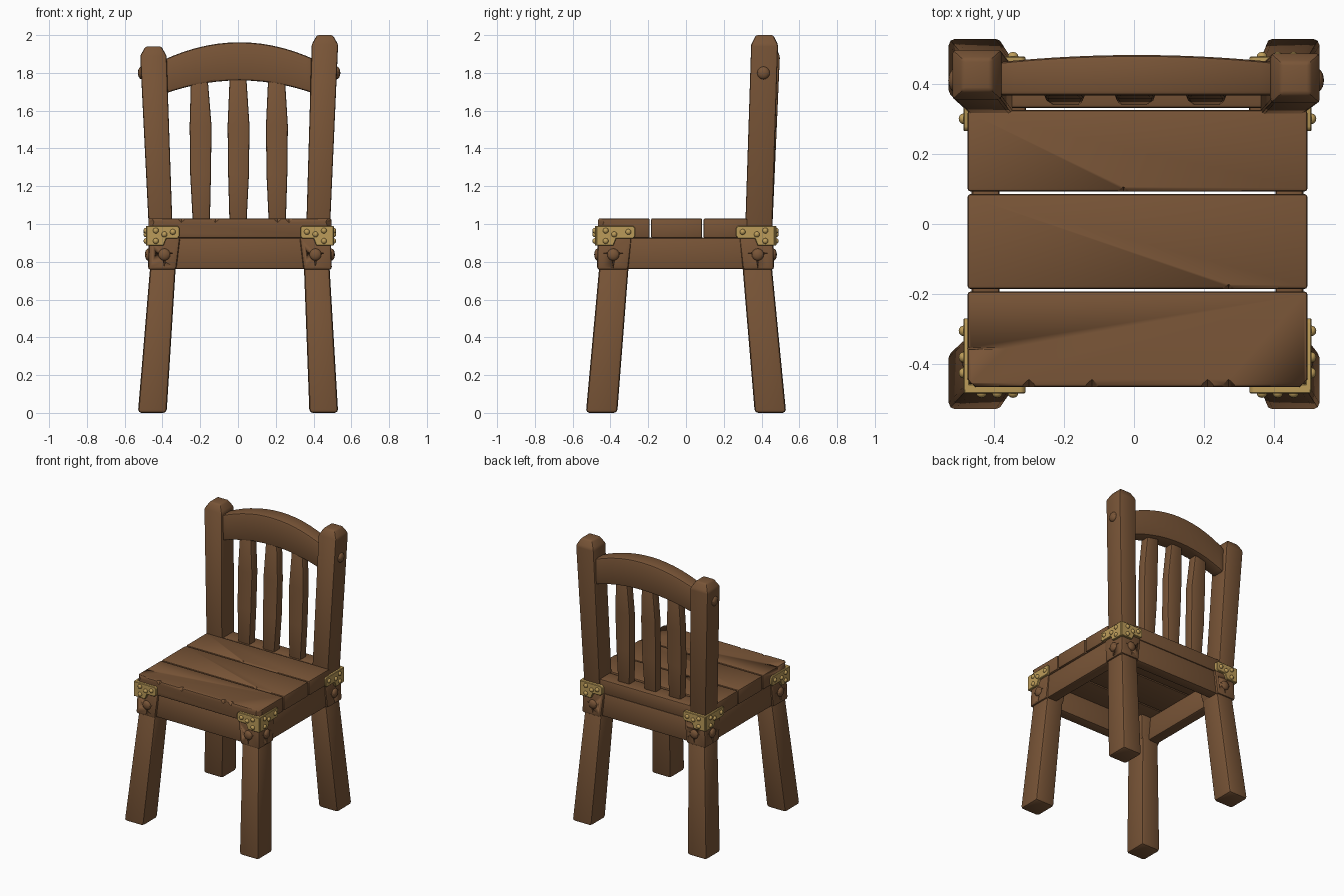
import bpy, bmesh
from math import radians
from mathutils import Matrix, Vector

cube = bpy.data.objects.get("Cube")
if cube:
    bpy.data.objects.remove(cube)


def material(name, rgb):
    m = bpy.data.materials.new(name)
    m.use_nodes = True
    m.diffuse_color = (*rgb, 1)
    bsdf = m.node_tree.nodes["Principled BSDF"]
    bsdf.inputs["Base Color"].default_value = (*rgb, 1)
    bsdf.inputs["Roughness"].default_value = 0.7
    return m


WOOD = material("brown wood", (0.19, 0.09, 0.038))
BRASS = material("brass", (0.50, 0.33, 0.10))
LEFT, RIGHT, FRONT, BACK = 0.495, -0.475, -0.465, 0.46   # seat edges
CORNERS = [(n + s, LEFT if s == "_left" else RIGHT, FRONT if n == "front" else BACK)
           for n in ("front", "back") for s in ("_left", "_right")]


def finish(bm, name, mat, bevel=0.0, segments=2):
    """Turn a bmesh into a smooth-shaded object with worn, rounded edges."""
    bmesh.ops.recalc_face_normals(bm, faces=bm.faces)
    mesh = bpy.data.meshes.new(name)
    bm.to_mesh(mesh)
    bm.free()
    ob = bpy.data.objects.new(name, mesh)
    bpy.context.collection.objects.link(ob)
    mesh.materials.append(mat)
    bpy.ops.object.select_all(action="DESELECT")
    ob.select_set(True)
    bpy.context.view_layer.objects.active = ob
    if bevel:
        mod = ob.modifiers.new("Worn edges", "BEVEL")
        mod.width, mod.segments = bevel, segments
        mod.limit_method, mod.angle_limit = "ANGLE", radians(25)
        bpy.ops.object.modifier_apply(modifier=mod.name)
    bpy.ops.object.shade_smooth_by_angle(angle=radians(32))
    return ob


def loft(name, rings, bevel=0.012):
    """Skin a run of four-cornered rings and cap both ends."""
    bm = bmesh.new()
    loops = [[bm.verts.new(p) for p in ring] for ring in rings]
    for a, b in zip(loops, loops[1:]):
        for i in range(4):
            j = (i + 1) % 4
            bm.faces.new((a[i], a[j], b[j], b[i]))
    bm.faces.new(loops[0])
    bm.faces.new(loops[-1])
    return finish(bm, name, WOOD, bevel)


def level(z, x0, x1, y0, y1):
    return [(x0, y0, z), (x1, y0, z), (x1, y1, z), (x0, y1, z)]


def box(name, x0, x1, y0, y1, z0, z1, bevel=0.012):
    return loft(name, [level(z0, x0, x1, y0, y1), level(z1, x0, x1, y0, y1)], bevel)


def span(edge, size):
    """Range of the given size reaching inward from an outer edge."""
    return sorted((edge, edge - size if edge > 0 else edge + size))


def carve(ob, dents):
    """Cut diamond-shaped dents, each a (centre, half-size) pair."""
    bm = bmesh.new()
    for centre, size in dents:
        bmesh.ops.create_uvsphere(bm, u_segments=4, v_segments=2, radius=1,
                                  matrix=Matrix.LocRotScale(Vector(centre), None, Vector(size)))
    cutter = finish(bm, "dent_cutter", WOOD)
    cutter.hide_render = True
    mod = ob.modifiers.new("Dents", "BOOLEAN")
    mod.operation, mod.object, mod.solver = "DIFFERENCE", cutter, "EXACT"
    bpy.context.view_layer.objects.active = ob
    bpy.ops.object.modifier_apply(modifier=mod.name)
    bpy.data.objects.remove(cutter)


def domes(name, mat, spots, radius, height):
    """Flattened studs; each spot is (position, axis index of the wall normal)."""
    bm = bmesh.new()
    for pos, axis in spots:
        size = Vector((radius,) * 3)
        size[axis] = height
        bmesh.ops.create_uvsphere(bm, u_segments=12, v_segments=8, radius=1,
                                  matrix=Matrix.LocRotScale(Vector(pos), None, size))
    return finish(bm, name, mat)


# Seat planks, with worn dents along their edges
front_plank = box("seat_plank_front", RIGHT, LEFT, FRONT, -0.192, 0.925, 1.03, 0.01)
middle_plank = box("seat_plank_middle", RIGHT, LEFT, -0.186, 0.086, 0.925, 1.03, 0.01)
rear_plank = box("seat_plank_rear", RIGHT, LEFT, 0.092, 0.325, 0.925, 1.03, 0.01)
box("seat_plank_back", RIGHT + 0.02, LEFT - 0.02, 0.331, BACK - 0.01, 0.925, 1.025, 0.01)
carve(front_plank,
      [((x, FRONT, 1.03), (0.025, 0.022, 0.022)) for x in (-0.3, -0.12, 0.21, 0.27)]
      + [((x, FRONT, 1.01), (0.03, 0.03, 0.08)) for x in (RIGHT, LEFT)]
      + [((RIGHT, -0.355, 1.03), (0.11, 0.004, 0.03))])
carve(middle_plank, [((0.27, -0.186, 1.03), (0.025, 0.014, 0.02))])
carve(rear_plank, [((-0.03, 0.092, 1.03), (0.025, 0.014, 0.02))])

# Apron rails under the seat
for side, y in (("front", FRONT + 0.012), ("back", BACK - 0.012)):
    box("apron_" + side, RIGHT + 0.05, LEFT - 0.05, *span(y, 0.08), 0.762, 0.928)
for side, x in (("left", LEFT - 0.012), ("right", RIGHT + 0.012)):
    box("apron_" + side, *span(x, 0.08), FRONT + 0.05, BACK - 0.05, 0.762, 0.928)

for name, x, y in CORNERS:
    sx, sy = (1 if x > 0 else -1), (1 if y > 0 else -1)

    # Splayed leg
    loft("leg_" + name, [level(0, *span(0.53 * sx, 0.152), *span(0.53 * sy, 0.166)),
                         level(0.8, *span(x - 0.012 * sx, 0.135),
                               *span(y - 0.008 * sy, 0.155))], 0.018)

    # Corner block with cracks around its pegs
    block = loft("corner_block_" + name,
                 [level(0.758, *span(x + 0.002 * sx, 0.15), *span(y + 0.006 * sy, 0.165)),
                  level(0.93, *span(x - 0.004 * sx, 0.165), *span(y + 0.002 * sy, 0.18))], 0.014)
    px, py = x - 0.085 * sx, y - 0.08 * sy
    carve(block, [((px, y, 0.80), (0.006, 0.02, 0.034)), ((x, py, 0.80), (0.02, 0.006, 0.034)),
                  ((px, y, 0.845), (0.055, 0.02, 0.009)), ((x, py, 0.845), (0.02, 0.055, 0.009))])
    domes("pegs_" + name, WOOD, [((px, y + 0.003 * sy, 0.838), 1),
                                 ((x, py, 0.838), 0)], 0.032, 0.018)

    # Brass corner bracket: one stepped plate along each wall
    bm = bmesh.new()
    studs = []
    for axis, length in ((0, 0.165), (1, 0.195)):
        sign = (sx, sy)[axis]
        out = Vector((0, sy * 0.018, 0)) if axis == 0 else Vector((sx * 0.012, 0, 0))

        def wall(u, z):
            p = Vector((x, y, z))
            p[axis] -= u * sign
            return p

        outline = [(-0.01, 0.885), (0.08, 0.885), (0.095, 0.922), (length - 0.012, 0.922),
                   (length, 0.935), (length, 0.98), (length - 0.01, 0.99), (-0.01, 0.99)]
        inner = [bm.verts.new(wall(*p) - out * 0.5) for p in outline]
        outer = [bm.verts.new(wall(*p) + out) for p in outline]
        bm.faces.new(inner)
        bm.faces.new(outer)
        for i in range(len(outline)):
            j = (i + 1) % len(outline)
            bm.faces.new((inner[i], inner[j], outer[j], outer[i]))
        for u, z in ((0.04, 0.965), (0.04, 0.91), (0.085, 0.945), (length - 0.035, 0.958)):
            studs.append((wall(u, z) + out, 1 - axis))
    finish(bm, "bracket_" + name, BRASS, 0.003, 1)
    domes("bracket_studs_" + name, BRASS, studs, 0.015, 0.013)

# Back posts, leaning outward and back, with chamfered tops
for name, sx, foot, head, top in (("left", 1, 0.485, 0.53, 2.0), ("right", -1, -0.47, -0.518, 1.94)):
    x0, x1 = span(head, 0.14)
    yb = 0.487 if sx > 0 else 0.497
    y0 = yb - 0.142
    loft("back_post_" + name, [level(0.93, *span(foot, 0.125), 0.312, 0.455),
                               level(top - 0.05, x0, x1, y0, yb),
                               level(top, x0 + 0.028, x1 - 0.028, y0 + 0.025, yb - 0.025)], 0.01)
    domes("post_peg_" + name, WOOD, [((head - 0.008 * sx, 0.41, 1.80), 0)], 0.034, 0.02)

# Arched top rail
rail, steps = [], 14
for i in range(steps + 1):
    t = 2 * i / steps - 1
    arch = 1 - t * t
    x, lo, hi, back = 0.008 + 0.41 * t, 1.685 + 0.075 * arch, 1.865 + 0.097 * arch, 0.46 + 0.022 * arch
    rail.append([(x, 0.367, lo), (x, back, lo), (x, back, hi), (x, 0.367, hi)])
top_rail = loft("top_rail", rail, 0.013)
carve(top_rail, [((x, 0.367, z), (0.025, 0.012, 0.012)) for x, z in ((0.17, 1.745), (-0.14, 1.75))])

# Back slats, widest at the middle
for name, low, mid, high in (("right", -0.194, -0.198, -0.205), ("middle", 0, 0.003, 0),
                             ("left", 0.208, 0.206, 0.204)):
    loft("slat_" + name, [level(z, x - w, x + w, y - 0.032, y + 0.035)
                          for z, x, w, y in ((1.0, low, 0.045, 0.372), (1.26, mid, 0.055, 0.382),
                                             (1.52, mid, 0.058, 0.39), (1.78, high, 0.044, 0.405))],
         0.01)
